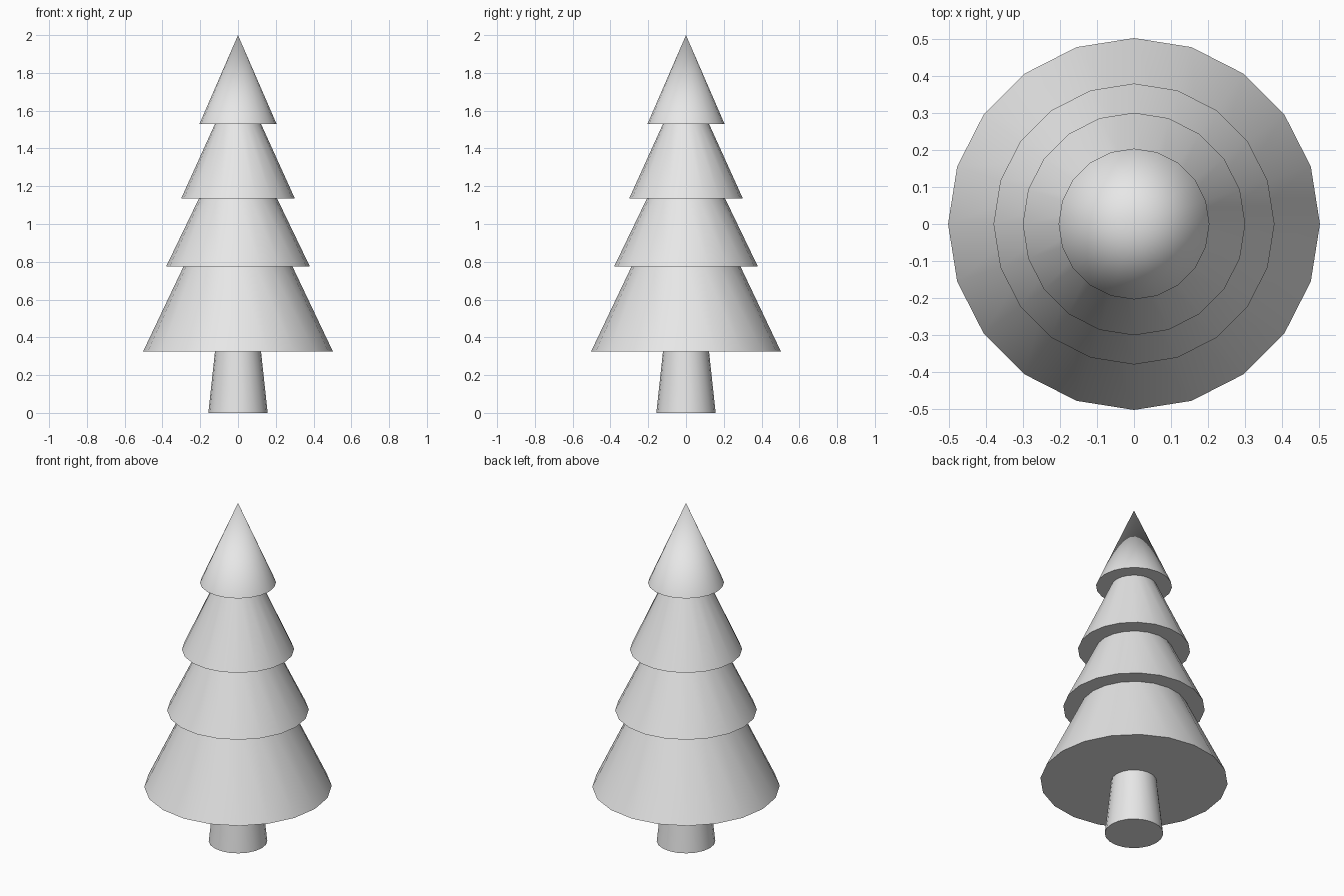
import bpy
import bmesh
from mathutils import Matrix

SIDES = 20

cube = bpy.data.objects.get("Cube")
if cube:
    bpy.data.objects.remove(cube, do_unlink=True)

# Single plain colour
grey = bpy.data.materials.new("light_grey")
grey.use_nodes = True
color = (0.8, 0.8, 0.8, 1.0)
grey.diffuse_color = color
grey.node_tree.nodes["Principled BSDF"].inputs["Base Color"].default_value = color


def tapered_part(name, z_low, z_high, r_low, r_high):
    """Upright frustum or cone with a closed base; a blunt top stays open under the next part."""
    bm = bmesh.new()
    bmesh.ops.create_cone(
        bm, cap_ends=True, segments=SIDES, radius1=r_low, radius2=r_high,
        depth=z_high - z_low, matrix=Matrix.Translation((0, 0, (z_low + z_high) / 2)))
    bmesh.ops.remove_doubles(bm, verts=bm.verts, dist=0.0001)
    hidden = [f for f in bm.faces if f.normal.z > 0.99]
    bmesh.ops.delete(bm, geom=hidden, context='FACES_ONLY')
    mesh = bpy.data.meshes.new(name)
    bm.to_mesh(mesh)
    bm.free()
    mesh.materials.append(grey)
    obj = bpy.data.objects.new(name, mesh)
    bpy.context.collection.objects.link(obj)
    return obj


# Trunk, then the branch tiers from bottom to tip
parts = [
    tapered_part("trunk", 0, 0.324, 0.157, 0.122),
    tapered_part("bottom_tier", 0.324, 0.776, 0.503, 0.288),
    tapered_part("lower_middle_tier", 0.776, 1.135, 0.38, 0.207),
    tapered_part("upper_middle_tier", 1.135, 1.53, 0.301, 0.122),
    tapered_part("top_tier", 1.53, 2.0, 0.204, 0),
]

# Smooth sides with sharp rims
bpy.ops.object.select_all(action='DESELECT')
for obj in parts:
    obj.select_set(True)
bpy.context.view_layer.objects.active = parts[0]
bpy.ops.object.shade_smooth_by_angle(angle=0.7)
